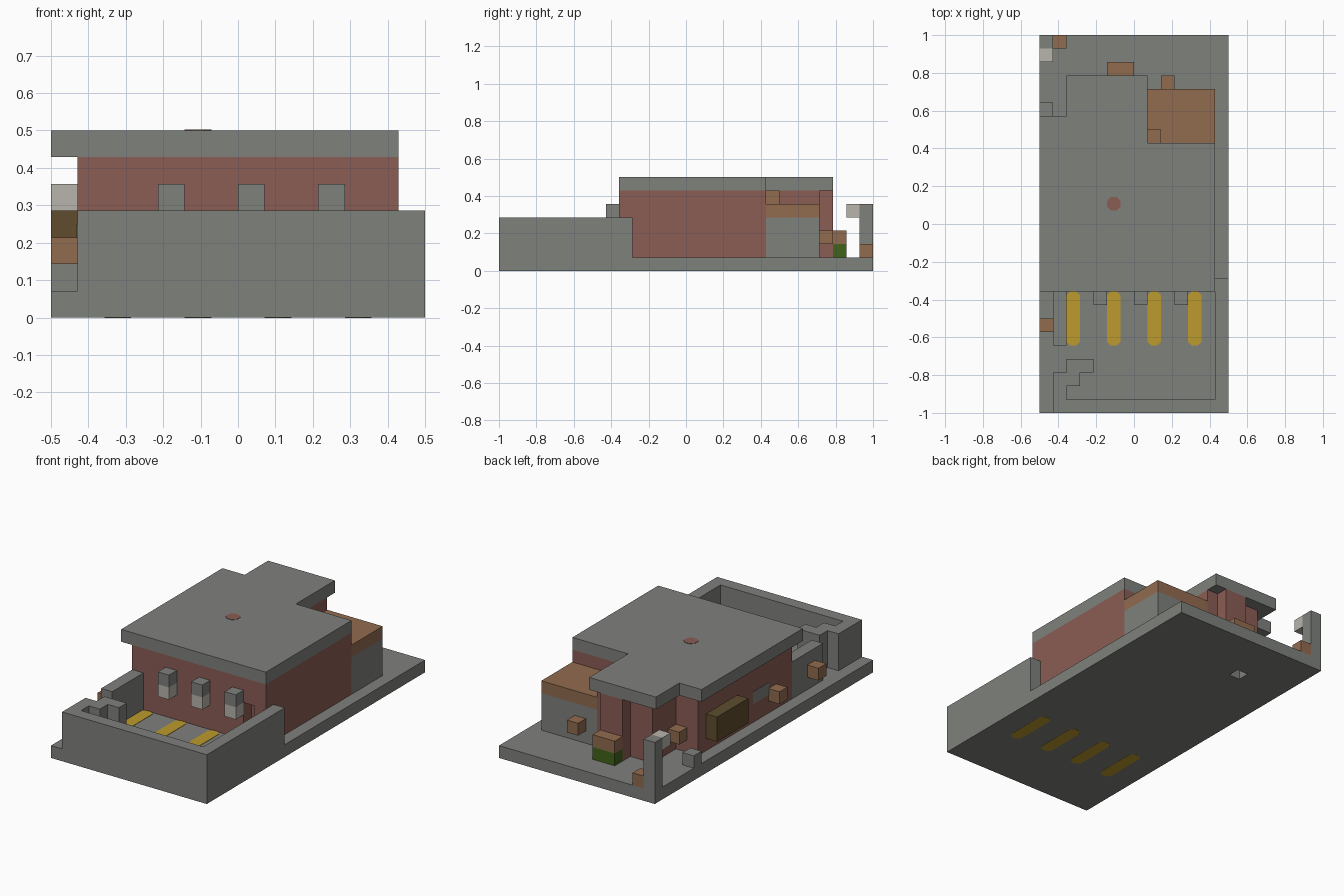
import bpy, bmesh

cube = bpy.data.objects.get("Cube")
if cube:
    bpy.data.objects.remove(cube, do_unlink=True)

U = 1 / 14  # everything sits on a grid of 14 x 28 x 7 units


def material(name, r, g, b):
    m = bpy.data.materials.new(name)
    m.use_nodes = True
    m.diffuse_color = (r, g, b, 1)
    m.node_tree.nodes["Principled BSDF"].inputs["Base Color"].default_value = (r, g, b, 1)
    return m


GREY = material("concrete grey", .212, .22, .203)
RED = material("brick red", .254, .109, .089)
BROWN = material("wood brown", .283, .147, .078)
DARK = material("dark wood", .112, .073, .027)
YELLOW = material("marking yellow", .515, .328, .026)
GREEN = material("plant green", .053, .127, .01)
LIGHT = material("lamp white", .485, .456, .413)


def prism(name, outline, z0, z1, mat):
    """Extrude a plan outline, in grid units, from z0 up to z1."""
    bm = bmesh.new()
    face = bm.faces.new([bm.verts.new((x * U - .5, y * U - 1, z0 * U)) for x, y in outline])
    top = bmesh.ops.extrude_face_region(bm, geom=[face])["geom"]
    for v in top:
        if isinstance(v, bmesh.types.BMVert):
            v.co.z = z1 * U
    bmesh.ops.recalc_face_normals(bm, faces=bm.faces)
    mesh = bpy.data.meshes.new(name)
    bm.to_mesh(mesh)
    bm.free()
    mesh.materials.append(mat)
    ob = bpy.data.objects.new(name, mesh)
    bpy.context.collection.objects.link(ob)
    return ob


def box(name, x, y, z, mat, w=1, d=1, h=1):
    return prism(name, [(x, y), (x + w, y), (x + w, y + d), (x, y + d)], z, z + h, mat)


def marking(name, x, y, z0, z1, mat, d=1, c=.28):
    """One unit wide patch with clipped corners."""
    return prism(name, [(x + c, y), (x + 1 - c, y), (x + 1, y + c), (x + 1, y + d - c),
                        (x + 1 - c, y + d), (x + c, y + d), (x, y + d - c), (x, y + c)], z0, z1, mat)


# Ground slab with a small drain opening underneath
slab = box("ground_slab", 0, 0, 0, GREY, 14, 28)
cutter = box("drain_cutter", 4, 23, -1, GREY, h=3)
cutter.hide_render = True
mod = slab.modifiers.new("drain", "BOOLEAN")
mod.operation, mod.solver, mod.object = "DIFFERENCE", "EXACT", cutter
bpy.context.view_layer.objects.active = slab
bpy.ops.object.modifier_apply(modifier="drain")
bpy.data.objects.remove(cutter, do_unlink=True)

# Yellow bay markings, showing on both sides of the slab
for n, x in enumerate((2, 5, 8, 11)):
    marking(f"bay_marking_{n}", x, 5, -.015, 1.03, YELLOW, d=4)

# Courtyard wall: front, right side and stepped left corner
prism("courtyard_wall", [(1, 0), (14, 0), (14, 10), (13, 10), (13, 1), (2, 1), (2, 2), (3, 2),
                         (3, 3), (4, 3), (4, 4), (2, 4), (2, 3), (1, 3)], 1, 4, GREY)
box("courtyard_side_wall", 1, 5, 1, GREY, d=4, h=3)

# Brick walls with a recessed doorway in the lower part
back = [(13, 20), (8, 20), (8, 24), (7, 24), (7, 25), (5, 25), (5, 24), (3, 24), (3, 21), (1, 21)]
prism("lower_walls", [(1, 9), (11, 9), (11, 10), (12, 10), (12, 9), (13, 9)] + back, 1, 4, RED)
prism("upper_walls", [(1, 9), (13, 9)] + back, 4, 6, RED)

# Flat roof with its round vent
prism("roof", [(0, 9), (13, 9), (13, 20), (8, 20), (8, 25), (2, 25), (2, 22), (0, 22)], 6, 7, GREY)
marking("roof_vent", 5, 15, 6.95, 7.03, RED)

# Rear annex
box("annex_walls", 8, 20, 1, GREY, 5, 4, 3)
box("annex_roof", 8, 20, 4, BROWN, 5, 4)
box("annex_chimney", 8, 20, 5, BROWN)
box("annex_box", 9, 24, 2, BROWN)

# Lamps on the front wall
for n, x in enumerate((4, 7, 10)):
    box(f"lamp_{n}", x, 8, 3, LIGHT)
    box(f"lamp_cap_{n}", x, 8, 4, GREY)

# Fittings along the side wall
box("side_sign", 0, 16, 2, DARK, d=4, h=2)
box("side_box_front", 0, 6, 2, BROWN)
box("side_box_middle", 0, 11, 2, BROWN)
box("side_box_rear", 2, 21, 2, BROWN)
box("side_window", .96, 12, 2.5, GREY, w=.04, d=2)
box("side_bollard", 0, 22, 1, GREY)

# Planter at the back wall
box("planter_base", 5, 25, 1, GREEN, w=2)
box("planter_top", 5, 25, 2, BROWN, w=2)

# Street lamp in the rear corner
box("street_lamp_post", 0, 27, 1, GREY, h=4)
box("street_lamp_head", 0, 26, 4, LIGHT)
box("street_lamp_crate", 1, 27, 1, BROWN)
